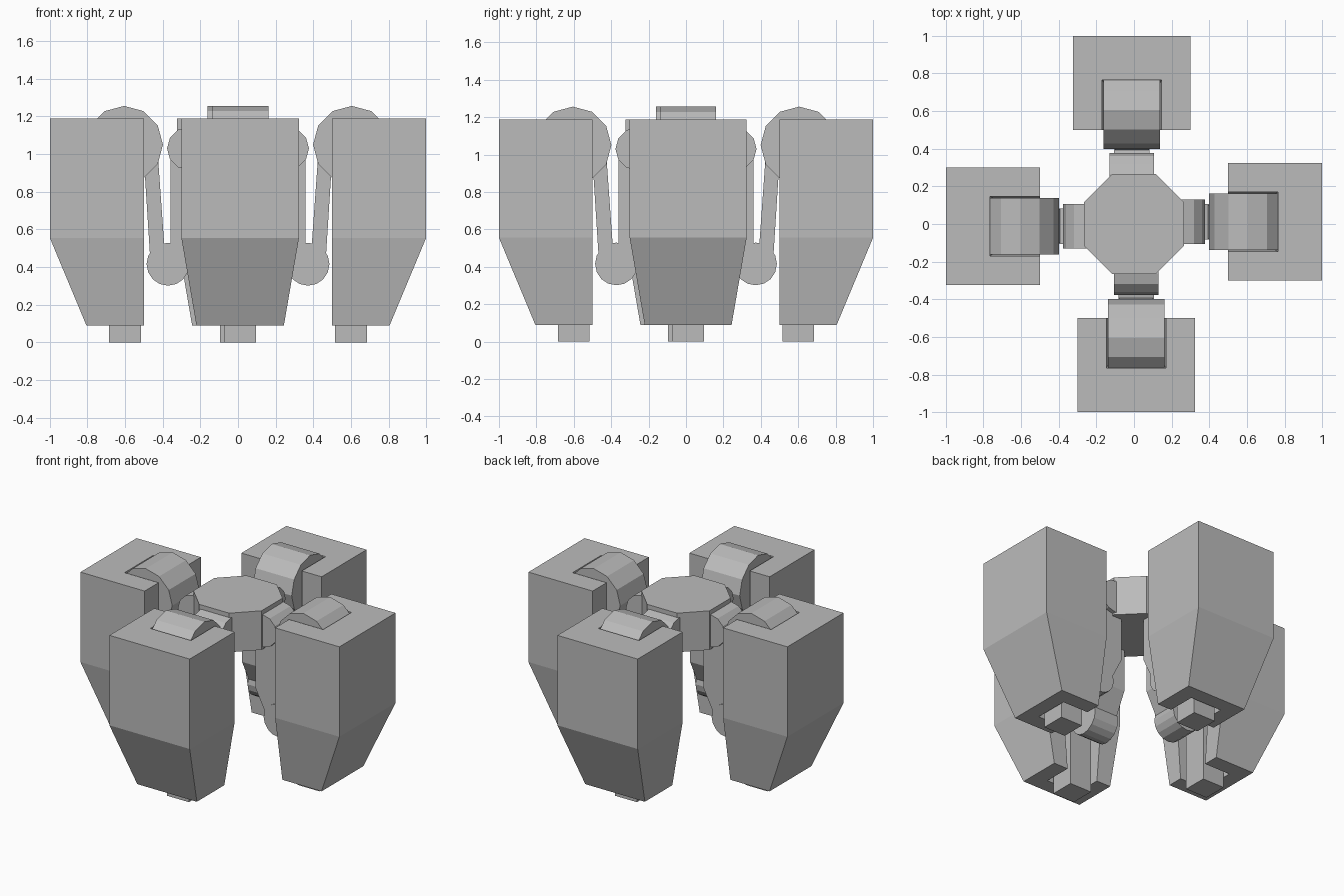
import bpy, bmesh
from math import sin, cos, pi
from mathutils import Matrix

if "Cube" in bpy.data.objects:
    bpy.data.objects.remove(bpy.data.objects["Cube"])

grey = bpy.data.materials.new("plain_grey")
grey.use_nodes = True
grey.diffuse_color = (0.5, 0.5, 0.5, 1)
grey.node_tree.nodes["Principled BSDF"].inputs["Base Color"].default_value = (0.5, 0.5, 0.5, 1)

SHIFT = 0.0115  # sideways offset of every leg from the body axis


def loft(name, rings, matrix):
    """Bridge matching rings of points and cap both ends."""
    bm = bmesh.new()
    loops = [[bm.verts.new(p) for p in ring] for ring in rings]
    n = len(loops[0])
    for a, b in zip(loops, loops[1:]):
        for i in range(n):
            j = (i + 1) % n
            bm.faces.new((a[i], a[j], b[j], b[i]))
    bm.faces.new(loops[0][::-1])
    bm.faces.new(loops[-1])
    bm.transform(matrix)
    bmesh.ops.recalc_face_normals(bm, faces=bm.faces)
    mesh = bpy.data.meshes.new(name)
    bm.to_mesh(mesh)
    bm.free()
    mesh.materials.append(grey)
    obj = bpy.data.objects.new(name, mesh)
    bpy.context.collection.objects.link(obj)
    return obj


def prism(name, profile, width, matrix):
    """Extrude a (reach, height) profile sideways."""
    rings = [[(SHIFT + s * width / 2, -r, z) for r, z in profile] for s in (-1, 1)]
    return loft(name, rings, matrix)


def disc(reach, height, radius, sides):
    return [(reach + radius * cos(2 * pi * i / sides), height + radius * sin(2 * pi * i / sides))
            for i in range(sides)]


def box(r0, r1, z0, z1):
    return [(r0, z0), (r1, z0), (r1, z1), (r0, z1)]


def channel(z, half, outer, slot_half, slot_outer, inner=0.5):
    """U-shaped section of the armour, open towards the body."""
    side = [(half, inner), (half, outer)]
    slot = [(slot_half, slot_outer), (slot_half, inner)]
    right = side[::-1][:1] + side[:1] + slot[::-1]
    left = [(-t, r) for t, r in right[::-1]]
    return [(SHIFT + t, -r, z) for t, r in right + left]


# Central body: a square with cut corners
H, F = 0.265, 0.117
outline = [(H, -F), (H, F), (F, H), (-F, H), (-H, F), (-H, -F), (-F, -H), (F, -H)]
loft("body", [[(x, y, z) for x, y in outline] for z in (0.9, 1.175)], Matrix())

# Four identical legs, turned around the body
for i, side in enumerate(("front", "left", "back", "right")):
    turn = Matrix.Rotation(i * pi / 2, 4, "Z")
    prism(side + "_hip_joint", disc(0.262, 1.03, 0.115, 12), 0.235, turn)
    prism(side + "_inner_strut", [(0.28, 0.42), (0.36, 0.42), (0.36, 1.03), (0.19, 1.03), (0.19, 0.6)],
          0.18, turn)
    prism(side + "_lower_joint", disc(0.372, 0.415, 0.114, 16), 0.19, turn)
    prism(side + "_outer_strut", [(0.385, 0.42), (0.465, 0.42), (0.505, 1.05), (0.43, 1.05)], 0.18, turn)
    prism(side + "_shoulder_joint", disc(0.605, 1.05, 0.206, 12), 0.3, turn)
    prism(side + "_foot_column", box(0.515, 0.685, 0, 1.0), 0.17, turn)
    loft(side + "_armour", [channel(0.088, 0.232, 0.805, 0.122, 0.7),
                            channel(0.555, 0.3125, 1.0, 0.158, 0.765),
                            channel(1.188, 0.3125, 1.0, 0.158, 0.765)], turn)
